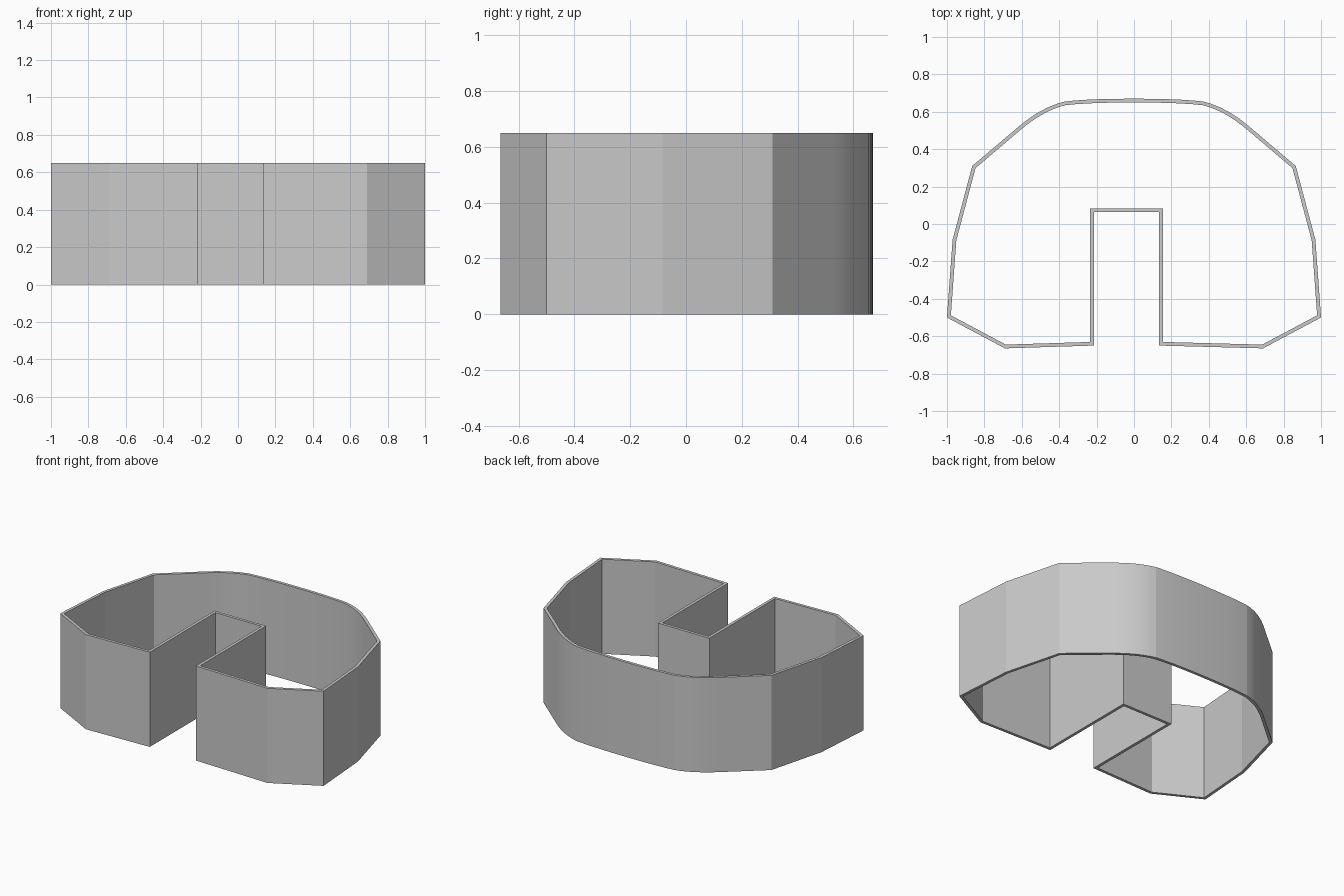
import bpy, bmesh, math
from mathutils import Vector

if "Cube" in bpy.data.objects:
    bpy.data.objects.remove(bpy.data.objects["Cube"])

HEIGHT = 0.65
WALL = 0.02


def arc(p0, c, p1, n=8):
    """Quadratic curve points from p0 to p1, without the last point."""
    p0, c, p1 = Vector(p0), Vector(c), Vector(p1)
    pts = []
    for i in range(n):
        t = i / n
        pts.append(tuple((1 - t) ** 2 * p0 + 2 * t * (1 - t) * c + t * t * p1))
    return pts


# Right half of the outer outline, from front to the middle of the back
half = [(0.69, -0.665), (1.0, -0.5), (0.97, -0.085), (0.865, 0.31)]
half += arc((0.62, 0.518), (0.495, 0.625), (0.37, 0.655))
half += arc((0.37, 0.655), (0.24, 0.67), (0.0, 0.67), 5)

# Off-centre rectangular slot in the front
slot = [(-0.215, -0.65), (-0.215, 0.063), (0.135, 0.063), (0.135, -0.65)]

# Counter-clockwise closed outline
outline = half + [(0.0, 0.67)] + [(-x, y) for x, y in reversed(half)] + slot

# Upright wall strip along the outline
bm = bmesh.new()
low = [bm.verts.new((x, y, 0)) for x, y in outline]
high = [bm.verts.new((x, y, HEIGHT)) for x, y in outline]
n = len(outline)
for i in range(n):
    j = (i + 1) % n
    bm.faces.new((low[i], low[j], high[j], high[i]))
mesh = bpy.data.meshes.new("wall_ring")
bm.to_mesh(mesh)
bm.free()
ring = bpy.data.objects.new("wall_ring", mesh)
bpy.context.collection.objects.link(ring)

# Wall thickness grows inward, open at top and bottom
solid = ring.modifiers.new("thickness", 'SOLIDIFY')
solid.thickness = WALL
solid.offset = -1
solid.use_even_offset = True

bpy.context.view_layer.objects.active = ring
ring.select_set(True)
bpy.ops.object.modifier_apply(modifier=solid.name)
bpy.ops.object.shade_smooth_by_angle(angle=math.radians(9))
